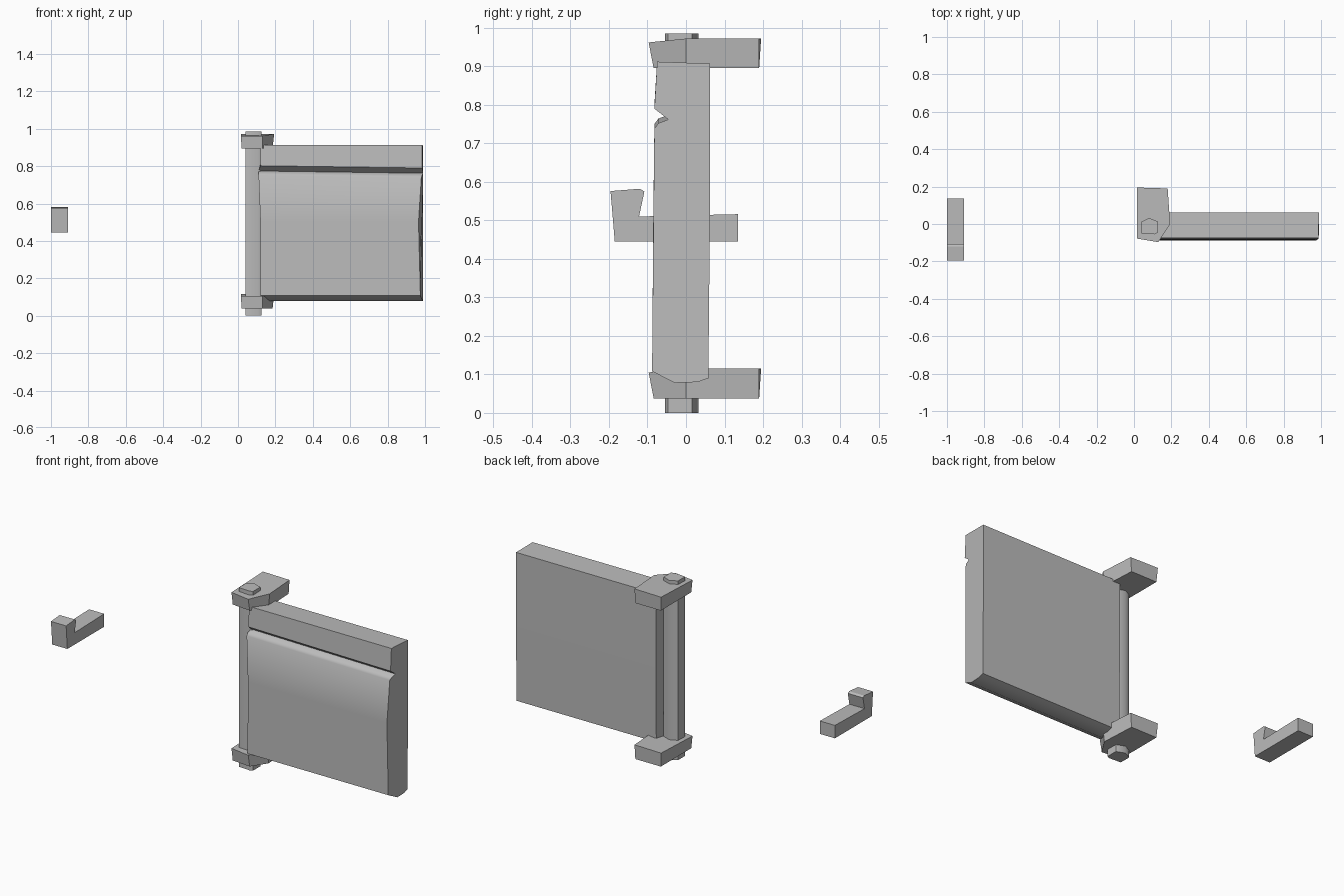
import bpy, bmesh, math

default = bpy.data.objects.get("Cube")
if default:
    bpy.data.objects.remove(default, do_unlink=True)

stone = bpy.data.materials.new("plain grey")
stone.use_nodes = True
grey = (0.5, 0.5, 0.5, 1)
stone.diffuse_color = grey
stone.node_tree.nodes["Principled BSDF"].inputs["Base Color"].default_value = grey


def loft(name, ring_a, ring_b, smooth_angle=None):
    """Closed solid between two matching rings of points."""
    bm = bmesh.new()
    a = [bm.verts.new(p) for p in ring_a]
    b = [bm.verts.new(p) for p in ring_b]
    n = len(a)
    bm.faces.new(a)
    bm.faces.new(b[::-1])
    for i in range(n):
        j = (i + 1) % n
        bm.faces.new((a[i], b[i], b[j], a[j]))
    bmesh.ops.recalc_face_normals(bm, faces=bm.faces)
    mesh = bpy.data.meshes.new(name)
    bm.to_mesh(mesh)
    bm.free()
    mesh.materials.append(stone)
    obj = bpy.data.objects.new(name, mesh)
    bpy.context.collection.objects.link(obj)
    if smooth_angle:
        bpy.ops.object.select_all(action="DESELECT")
        obj.select_set(True)
        bpy.context.view_layer.objects.active = obj
        bpy.ops.object.shade_smooth_by_angle(angle=math.radians(smooth_angle))
    return obj


# Gate panel: y, z, left end x, right end x around a grooved cross-section
panel = [
    (-0.075, 0.912, 0.12, 0.985), (0.062, 0.907, 0.14, 0.99),
    (0.062, 0.5, 0.14, 0.99), (0.058, 0.09, 0.14, 0.99),
    (0.03, 0.08, 0.13, 0.99), (-0.03, 0.078, 0.12, 0.99),
    (-0.088, 0.108, 0.12, 0.975), (-0.085, 0.5, 0.12, 0.965),
    (-0.082, 0.738, 0.11, 0.98), (-0.072, 0.752, 0.11, 0.985),
    (-0.046, 0.762, 0.11, 0.99), (-0.082, 0.79, 0.12, 0.985),
]
loft("gate_panel",
     [(xl, y, z + (0.012 if 0.7 < z < 0.8 else 0)) for y, z, xl, xr in panel],
     [(xr, y, z) for y, z, xl, xr in panel], 40)

# Hinge post running through both brackets
post = [(0.04, -0.05), (0.04, 0.012), (0.08, 0.032),
        (0.125, 0.015), (0.125, -0.047), (0.11, -0.055)]
loft("hinge_post", [(x, y, 0) for x, y in post],
     [(x, y, 0.985) for x, y in post], 55)

# Wall brackets at the top and bottom of the post
bracket_top = [(0.015, 0.195), (0.18, 0.19), (0.193, 0), (0.13, -0.097), (0.015, -0.078)]
bracket_low = [(0.02, 0.19), (0.175, 0.19), (0.185, 0), (0.13, -0.084), (0.02, -0.074)]
for name, z in (("lower_bracket", 0.038), ("upper_bracket", 0.895)):
    loft(name, [(x, y, z) for x, y in bracket_low],
         [(x, y, z + 0.077 - (0.01 if y < -0.05 else 0)) for x, y in bracket_top])

# Latch hook standing apart from the gate
hook = [(-0.196, 0.576), (-0.12, 0.582), (-0.108, 0.575), (-0.122, 0.51),
        (0.135, 0.516), (0.135, 0.445), (-0.185, 0.445)]
loft("latch_hook", [(-1, y, z) for y, z in hook], [(-0.908, y, z) for y, z in hook])
